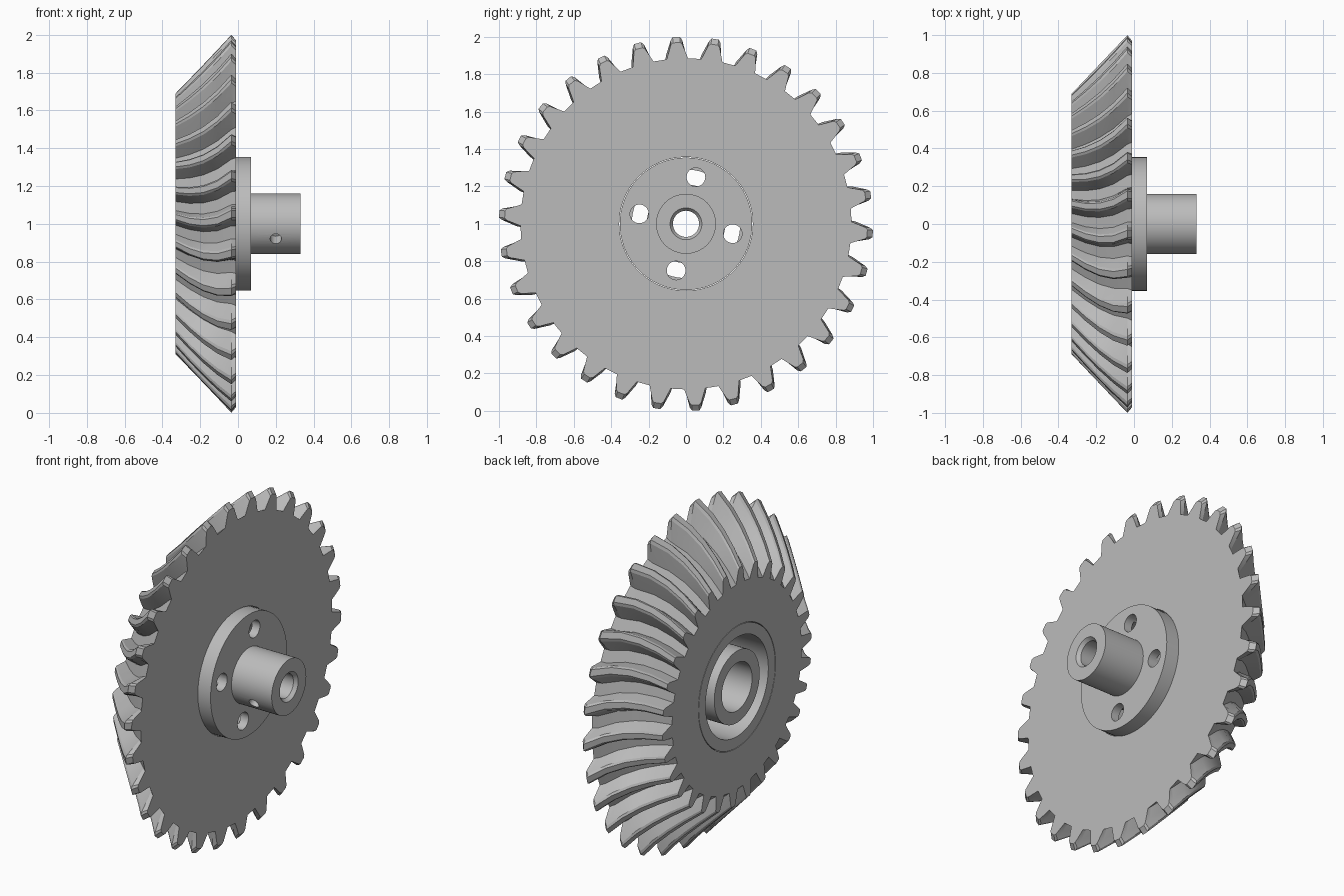
import bpy, bmesh, math
from mathutils import Matrix, Vector

cube = bpy.data.objects.get("Cube")
if cube:
    bpy.data.objects.remove(cube)

TEETH = 30
PITCH = math.tau / TEETH
CENTRE = Vector((0, 0, 1))

steel = bpy.data.materials.new("plain grey steel")
steel.use_nodes = True
colour = (0.5, 0.5, 0.5, 1)
steel.diffuse_color = colour
steel.node_tree.nodes["Principled BSDF"].inputs["Base Color"].default_value = colour


def polar(x, r, a):
    """Point around the gear axis, with angle zero at the top, rising towards +y."""
    return Vector((x, r * math.sin(a), r * math.cos(a))) + CENTRE


def finish(name, bm, angle):
    bmesh.ops.recalc_face_normals(bm, faces=bm.faces)
    mesh = bpy.data.meshes.new(name)
    bm.to_mesh(mesh)
    bm.free()
    mesh.materials.append(steel)
    obj = bpy.data.objects.new(name, mesh)
    bpy.context.collection.objects.link(obj)
    select(obj)
    bpy.ops.object.shade_smooth_by_angle(angle=math.radians(angle))
    return obj


def select(obj):
    bpy.ops.object.select_all(action="DESELECT")
    obj.select_set(True)
    bpy.context.view_layer.objects.active = obj


def bridge_loops(bm, loops):
    """Skin a closed chain of equally sized rings."""
    n = len(loops[0])
    for a, b in zip(loops, loops[1:] + loops[:1]):
        for i in range(n):
            j = (i + 1) % n
            bm.faces.new((a[i], a[j], b[j], b[i]))


# Spiral toothed ring: half tooth outline as (height fraction, half angle in degrees)
half_tooth = [(0, 3.7), (0.5, 2.6), (0.88, 1.8), (1, 1.1)]
tooth = [(h, -a) for h, a in half_tooth] + [(h, a) for h, a in reversed(half_tooth)]


def toothed_ring(bm, x, root, tip, twist):
    ring = []
    for k in range(TEETH):
        middle = (k - 0.25) * PITCH + twist
        for h, a in tooth:
            ring.append(bm.verts.new(polar(x, root + (tip - root) * h, middle + math.radians(a))))
    return ring


def inner_ring(bm, x, r):
    angles = [(k - 0.25) * PITCH + PITCH * (i / len(tooth) - 0.44)
              for k in range(TEETH) for i in range(len(tooth))]
    return [bm.verts.new(polar(x, r, a)) for a in angles]


bm = bmesh.new()
loops = [toothed_ring(bm, -0.01, 0.885, 0.97, 0)]
STEPS = 4
for s in range(STEPS + 1):
    t = s / STEPS
    bow = -math.radians(2.6) * 4 * t * (1 - t)
    loops.append(toothed_ring(bm, -0.035 - 0.295 * t, 0.863 - 0.263 * t, 1 - 0.31 * t, bow))
loops += [inner_ring(bm, -0.33, 0.357), inner_ring(bm, -0.01, 0.357)]
bridge_loops(bm, loops)
finish("toothed_ring", bm, 20)

# Turned hub: flange, shaft sleeve, stepped bore and rear recess
profile = [(-0.33, 0.354), (0.07, 0.354), (0.07, 0.16), (0.33, 0.16),
           (0.33, 0.085), (0.31, 0.07), (0, 0.07), (0, 0.14),
           (-0.33, 0.14), (-0.33, 0.21), (0.02, 0.21), (0.02, 0.29), (-0.33, 0.29)]
SIDES = 72
bm = bmesh.new()
bridge_loops(bm, [[bm.verts.new(polar(x, r, math.tau * i / SIDES)) for i in range(SIDES)]
                  for x, r in profile])
hub = finish("flanged_hub", bm, 30)


# Drilled holes: four in the flange, one set screw hole in the sleeve
def drill(centre, direction, radius, length):
    bm = bmesh.new()
    turn = direction.to_track_quat("Z", "Y").to_matrix().to_4x4()
    bmesh.ops.create_cone(bm, cap_ends=True, segments=32, radius1=radius, radius2=radius,
                          depth=length, matrix=Matrix.Translation(centre) @ turn)
    cutter = finish("hole_cutter", bm, 30)
    cutter.hide_render = True
    select(hub)
    mod = hub.modifiers.new("hole", "BOOLEAN")
    mod.operation = "DIFFERENCE"
    mod.solver = "EXACT"
    mod.object = cutter
    bpy.ops.object.modifier_apply(modifier=mod.name)
    bpy.data.objects.remove(cutter)


for k in range(4):
    drill(polar(0.05, 0.255, math.radians(12 + 90 * k)), Vector((1, 0, 0)), 0.05, 0.1)
radial = polar(0, 1, math.radians(-120)) - CENTRE
drill(polar(0.2, 0.14, math.radians(-120)), radial, 0.03, 0.12)
select(hub)
bpy.ops.object.shade_smooth_by_angle(angle=math.radians(30))
